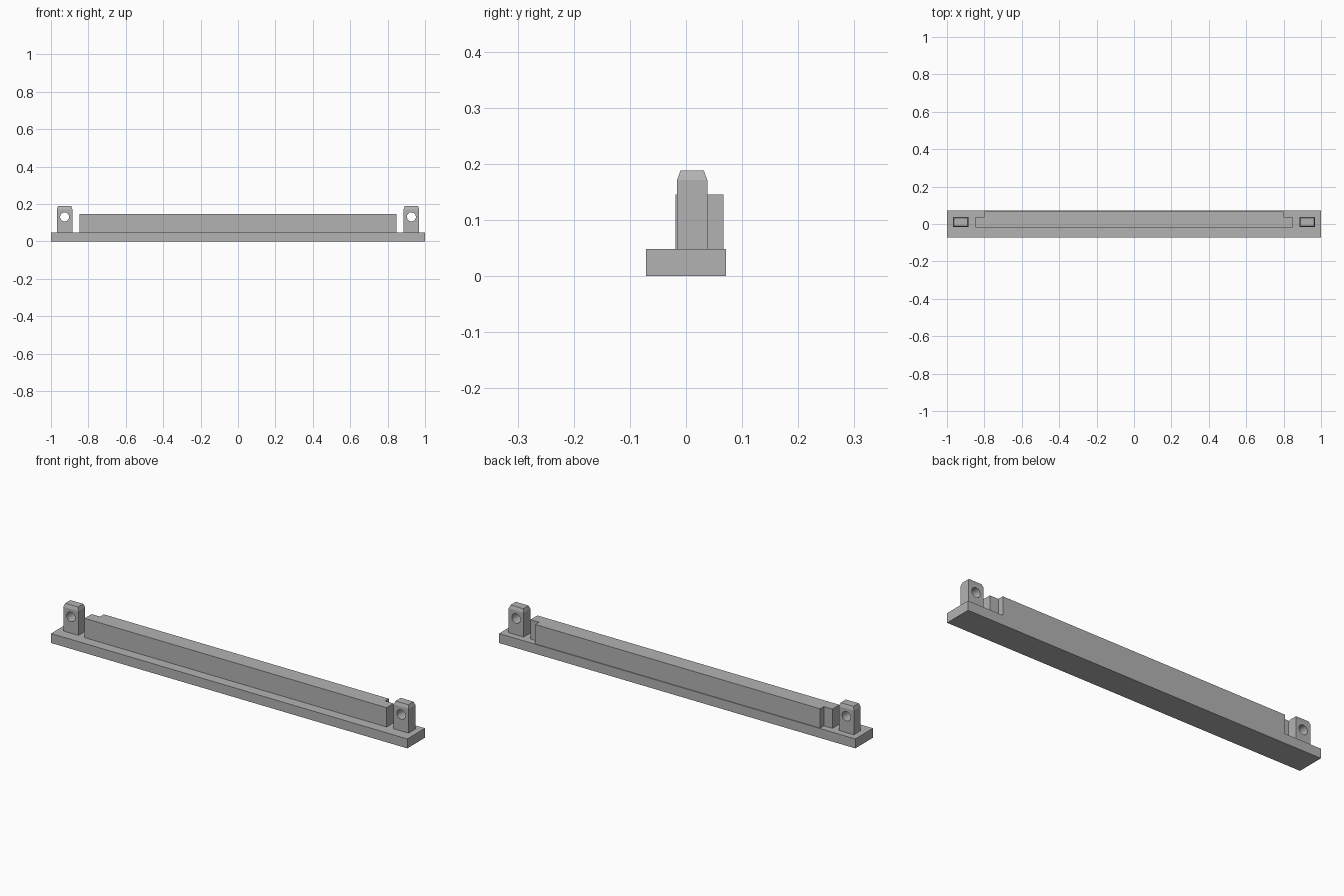
import bpy
import bmesh
from mathutils import Matrix

cube = bpy.data.objects.get("Cube")
if cube:
    bpy.data.objects.remove(cube, do_unlink=True)

grey = bpy.data.materials.new("plain grey")
grey.use_nodes = True
COLOUR = (0.45, 0.45, 0.45, 1)
grey.diffuse_color = COLOUR
grey.node_tree.nodes["Principled BSDF"].inputs["Base Color"].default_value = COLOUR


def finish(name, bm):
    bmesh.ops.recalc_face_normals(bm, faces=bm.faces)
    mesh = bpy.data.meshes.new(name)
    bm.to_mesh(mesh)
    bm.free()
    mesh.materials.append(grey)
    obj = bpy.data.objects.new(name, mesh)
    bpy.context.collection.objects.link(obj)
    return obj


def prism(name, outline, z0, z1):
    """Extrude a flat outline upwards from z0 to z1."""
    bm = bmesh.new()
    face = bm.faces.new([bm.verts.new((x, y, z0)) for x, y in outline])
    top = bmesh.ops.extrude_face_region(bm, geom=[face])["geom"]
    verts = [v for v in top if isinstance(v, bmesh.types.BMVert)]
    bmesh.ops.translate(bm, vec=(0, 0, z1 - z0), verts=verts)
    return finish(name, bm)


BASE_TOP = 0.048

# Flat base strip
prism("base", [(-1, -0.071), (1, -0.071), (1, 0.071), (-1, 0.071)], 0, BASE_TOP)

# Long rail, stepped in at both ends along the back
half = [(0.848, -0.019), (0.848, 0.037), (0.8, 0.037), (0.8, 0.067)]
prism("rail", half + [(-x, y) for x, y in reversed(half)], BASE_TOP, 0.146)


def lug(name, cx):
    """Upright lug with a tapered top and a round hole from front to back."""
    cy, hx, hy, taper = 0.011, 0.042, 0.027, 0.006
    bm = bmesh.new()
    rings = []
    for z, inset in ((BASE_TOP, 0), (0.171, 0), (0.188, taper)):
        rings.append([bm.verts.new((cx + sx * (hx - inset), cy + sy * (hy - inset), z))
                      for sx, sy in ((-1, -1), (1, -1), (1, 1), (-1, 1))])
    for low, high in zip(rings, rings[1:]):
        for i in range(4):
            j = (i + 1) % 4
            bm.faces.new((low[i], low[j], high[j], high[i]))
    bm.faces.new(rings[0])
    bm.faces.new(rings[-1])
    body = finish(name, bm)

    # Hole cutter
    bm = bmesh.new()
    turn = Matrix.Translation((cx, cy, 0.131)) @ Matrix.Rotation(1.5708, 4, "X")
    bmesh.ops.create_cone(bm, cap_ends=True, segments=32, radius1=0.024,
                          radius2=0.024, depth=0.2, matrix=turn)
    cutter = finish(name + "_cutter", bm)
    mod = body.modifiers.new("hole", "BOOLEAN")
    mod.operation = "DIFFERENCE"
    mod.solver = "EXACT"
    mod.object = cutter

    # Bake the cut, then drop the cutter
    bpy.context.view_layer.update()
    graph = bpy.context.evaluated_depsgraph_get()
    cut_mesh = bpy.data.meshes.new_from_object(body.evaluated_get(graph))
    body.modifiers.clear()
    body.data = cut_mesh
    bpy.data.objects.remove(cutter, do_unlink=True)
    bpy.ops.object.select_all(action="DESELECT")
    body.select_set(True)
    bpy.context.view_layer.objects.active = body
    bpy.ops.object.shade_smooth_by_angle(angle=0.3)


lug("left_lug", 0.927)
lug("right_lug", -0.927)
